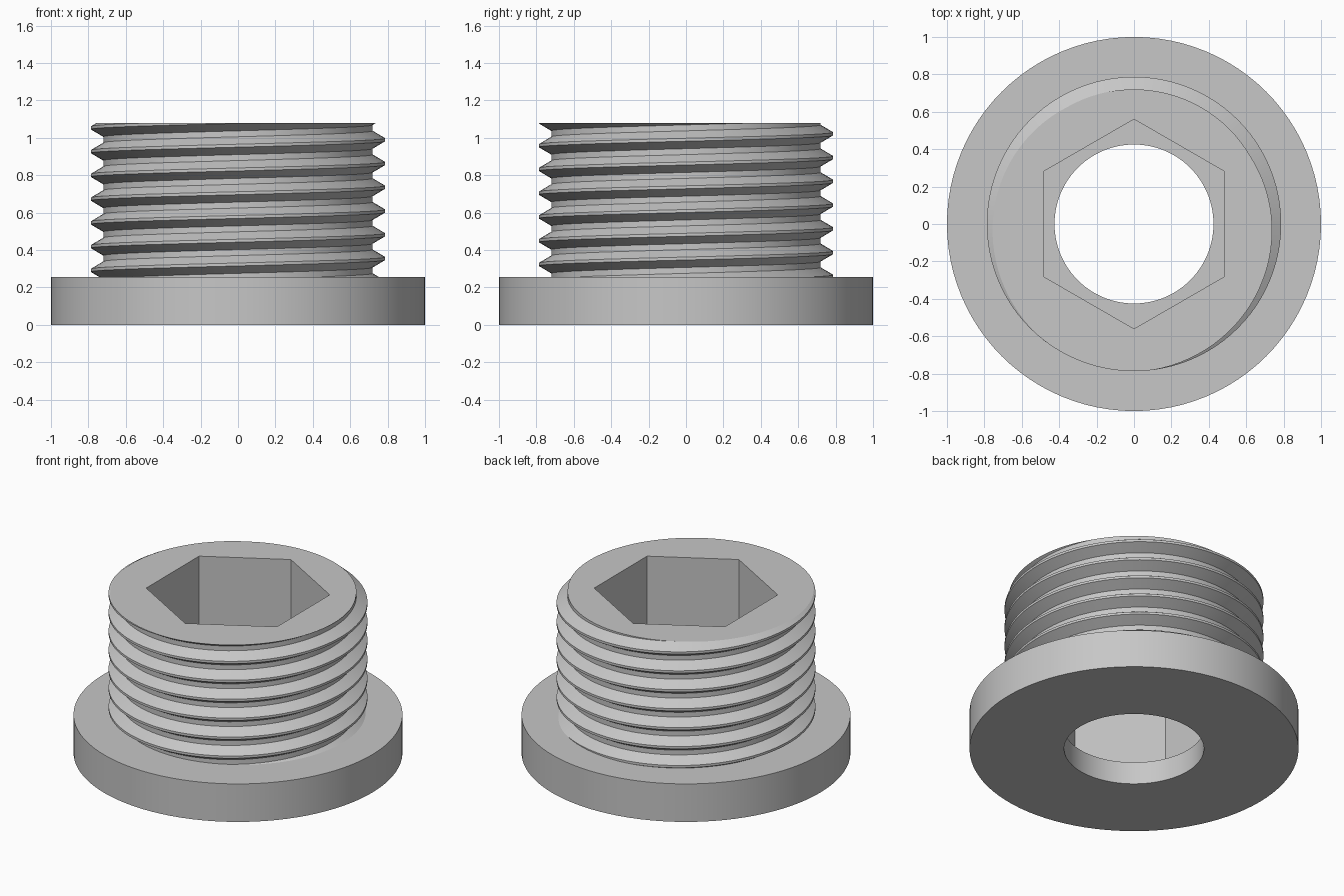
import bpy, bmesh, math

if "Cube" in bpy.data.objects:
    bpy.data.objects.remove(bpy.data.objects["Cube"], do_unlink=True)

SIDES = 96
BORE, SHELF_Z = 0.425, 0.15        # round through hole and socket floor
FLANGE_R, FLANGE_TOP = 1.0, 0.255
TOP = 1.08
PITCH, CREST_Z = 0.127, 0.99       # crest height on the +x side
CREST_R, ROOT_R = 0.787, 0.72
FLAT = 0.485                       # half width of the hex socket

# Plain grey metal
metal = bpy.data.materials.new("grey_metal")
metal.use_nodes = True
grey = (0.57, 0.57, 0.57, 1.0)
metal.diffuse_color = grey
metal.node_tree.nodes["Principled BSDF"].inputs["Base Color"].default_value = grey


def sweep(name, section):
    """Revolve section(angle) -> [(radius, z), ...] once around z."""
    bm = bmesh.new()
    columns = []
    for i in range(SIDES + 1):
        a = math.tau * i / SIDES
        columns.append([bm.verts.new((r * math.cos(a), r * math.sin(a), z))
                        for r, z in section(a)])
    for left, right in zip(columns, columns[1:]):
        for k in range(len(left) - 1):
            bm.faces.new((left[k], right[k], right[k + 1], left[k + 1]))
    # Close the seam and collapse thread rows trimmed at the ends
    bmesh.ops.remove_doubles(bm, verts=bm.verts[:], dist=0.0001)
    mesh = bpy.data.meshes.new(name)
    bm.to_mesh(mesh)
    bm.free()
    mesh.materials.append(metal)
    obj = bpy.data.objects.new(name, mesh)
    bpy.context.collection.objects.link(obj)
    bpy.ops.object.select_all(action='DESELECT')
    obj.select_set(True)
    bpy.context.view_layer.objects.active = obj
    bpy.ops.object.shade_smooth_by_angle(angle=math.radians(25))
    return obj


def hex_radius(a):
    sector = math.pi / 3
    return FLAT / math.cos((a + sector / 2) % sector - sector / 2)


def thread_point(a, z):
    """Trim z to the shank and find the thread radius there."""
    z = min(max(z, FLANGE_TOP), TOP)
    turn = (z - CREST_Z) / PITCH - a / math.tau
    away = abs(turn - round(turn))
    slope = min(max((away - 1 / 16) / (5 / 16), 0), 1)
    return CREST_R + (ROOT_R - CREST_R) * slope, z


def flange_section(a):
    return [(BORE, SHELF_Z), (BORE, 0), (FLANGE_R, 0),
            (FLANGE_R, FLANGE_TOP), (ROOT_R - 0.02, FLANGE_TOP)]


def shank_section(a):
    # Thread from bottom to top, then the hex socket down to its floor
    rows = [thread_point(a, CREST_Z + PITCH * (a / math.tau + turn + step))
            for turn in range(-8, 4)
            for step in (-1 / 16, 1 / 16, 3 / 8, 5 / 8)]
    h = hex_radius(a)
    return rows + [(h, TOP), (h, SHELF_Z), (BORE, SHELF_Z)]


sweep("flange", flange_section)
sweep("threaded_shank", shank_section)
